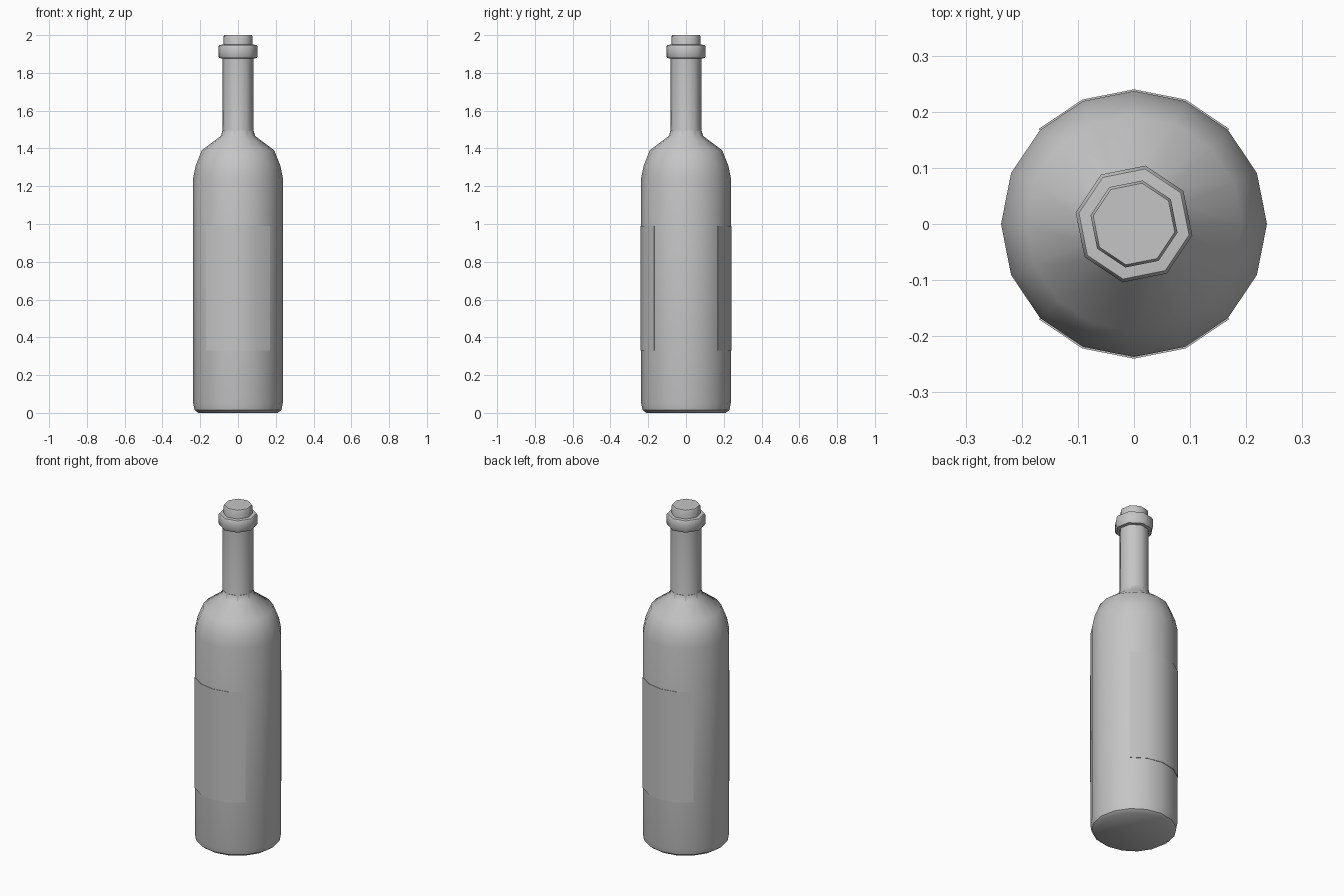
import bpy
import bmesh
from math import cos, sin, radians

old = bpy.data.objects.get("Cube")
if old:
    bpy.data.objects.remove(old, do_unlink=True)

# Single flat grey
grey = bpy.data.materials.new("plain_grey")
grey.use_nodes = True
GREY = (0.56, 0.56, 0.56, 1)
grey.diffuse_color = GREY
bsdf = next(n for n in grey.node_tree.nodes if n.type == 'BSDF_PRINCIPLED')
bsdf.inputs["Base Color"].default_value = GREY


def finish(name, bm, angle):
    """Turn a bmesh into a shaded, coloured object."""
    bmesh.ops.recalc_face_normals(bm, faces=bm.faces)
    mesh = bpy.data.meshes.new(name)
    bm.to_mesh(mesh)
    bm.free()
    mesh.materials.append(grey)
    ob = bpy.data.objects.new(name, mesh)
    bpy.context.collection.objects.link(ob)
    bpy.ops.object.select_all(action='DESELECT')
    ob.select_set(True)
    bpy.context.view_layer.objects.active = ob
    bpy.ops.object.shade_smooth_by_angle(angle=radians(angle))
    return ob


def lathe(name, profile, sides, turn=0, angle=38):
    """Spin a (radius, height) profile and close both ends."""
    bm = bmesh.new()
    rings = []
    for r, z in profile:
        steps = [radians(turn + 360 * i / sides) for i in range(sides)]
        rings.append([bm.verts.new((r * cos(a), r * sin(a), z)) for a in steps])
    for low, high in zip(rings, rings[1:]):
        for i in range(sides):
            j = (i + 1) % sides
            bm.faces.new((low[i], low[j], high[j], high[i]))
    bm.faces.new(rings[0])
    bm.faces.new(rings[-1])
    return finish(name, bm, angle)


def label(name, start):
    """Thin panel wrapped over a quarter of the body."""
    bm = bmesh.new()
    columns = []
    for i in range(5):
        a = radians(start + 22.5 * i)
        columns.append([bm.verts.new((r * cos(a), r * sin(a), z))
                        for r, z in ((0.235, 0.33), (0.240, 0.33),
                                     (0.240, 0.99), (0.235, 0.99))])
    for a, b in zip(columns, columns[1:]):
        for k in range(4):
            n = (k + 1) % 4
            bm.faces.new((a[k], b[k], b[n], a[n]))
    bm.faces.new(columns[0])
    bm.faces.new(columns[-1])
    return finish(name, bm, 38)


# Body with rounded base and sloping shoulder
lathe("bottle_body", [(0.21, 0), (0.23, 0.015), (0.237, 0.05), (0.237, 1.245),
                      (0.224, 1.31), (0.192, 1.39), (0.092, 1.465),
                      (0.082, 1.495)], 16)

# Neck, lip and stopper share the same octagonal turn
TURN = -11.25
lathe("neck", [(0.092, 1.46), (0.083, 1.50), (0.083, 1.89)], 8, TURN, 50)
lathe("lip", [(0.083, 1.876), (0.100, 1.878), (0.106, 1.888), (0.106, 1.938),
              (0.100, 1.948), (0.075, 1.95)], 8, TURN, 50)
lathe("stopper", [(0.079, 1.93), (0.079, 1.99), (0.074, 2.0)], 8, TURN, 46)

# Front and back labels
label("front_label", 225)
label("back_label", 45)
